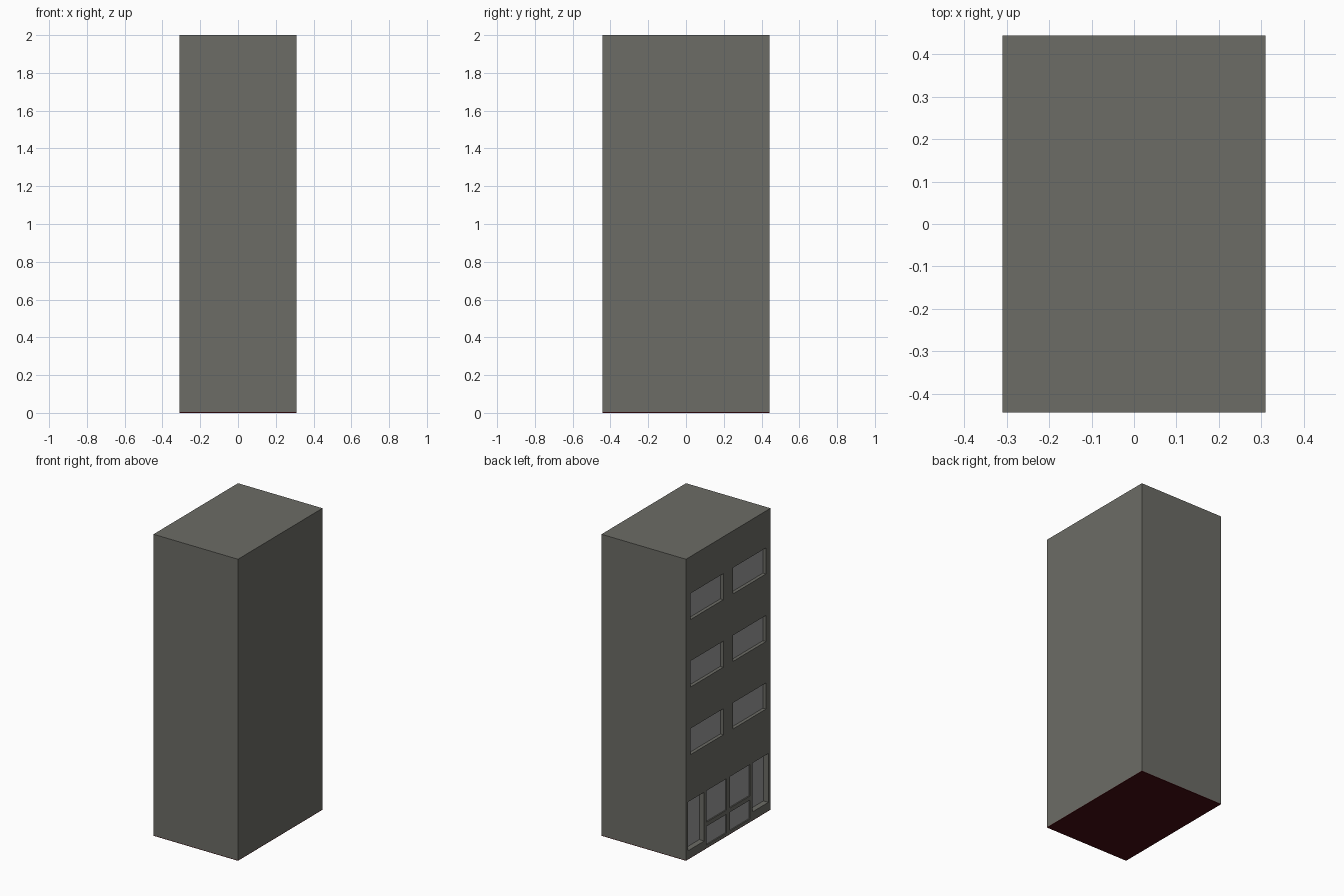
import bpy

if "Cube" in bpy.data.objects:
    bpy.data.objects.remove(bpy.data.objects["Cube"])

W, D, H = 0.62, 0.886, 2.0
BASE = 0.004          # thickness of the red underside plate
X0 = -W / 2           # window facade plane (left side)


def material(name, rgb):
    m = bpy.data.materials.new(name)
    m.diffuse_color = (*rgb, 1)
    m.use_nodes = True
    m.node_tree.nodes["Principled BSDF"].inputs["Base Color"].default_value = m.diffuse_color
    return m


wall = material("warm grey wall", (0.150, 0.150, 0.132))
glass = material("pale grey glass", (0.33, 0.33, 0.33))
red = material("dark red underside", (0.06, 0.004, 0.006))


def box(name, x, y, z, mat):
    """Box from (min, max) ranges on each axis."""
    bpy.ops.mesh.primitive_cube_add(size=1, location=[(a + b) / 2 for a, b in (x, y, z)])
    ob = bpy.context.object
    ob.name = name
    ob.scale = [b - a for a, b in (x, y, z)]
    bpy.ops.object.transform_apply(location=True, rotation=False, scale=True)
    ob.data.materials.append(mat)
    return ob


# Tower block and underside
tower = box("tower", (X0, W / 2), (-D / 2, D / 2), (BASE, H), wall)
box("underside_plate", (X0, W / 2), (-D / 2, D / 2), (0, BASE), red)

# Openings for one half of the facade: name, y range, z range, depth
openings = [("window", (0.052, 0.395), (z, z + 0.173), 0.024)
            for z in (0.686, 1.134, 1.582)]
openings += [("side_light", (0.252, 0.42), (0.058, 0.382), 0.038),
             ("door_upper_panel", (0.018, 0.228), (0.174, 0.382), 0.010),
             ("door_lower_panel", (0.018, 0.228), (0.022, 0.146), 0.010)]

# Cut each recess on both halves and set a thin pane at its back
cutters = []
for name, y, z, depth in openings:
    for yr in (y, (-y[1], -y[0])):
        cutters.append(box("cutter", (X0 - 0.05, X0 + depth), yr, z, wall))
        box(name, (X0 + depth - 0.002, X0 + depth), yr, z, glass)

bpy.ops.object.select_all(action='DESELECT')
for c in cutters:
    c.select_set(True)
bpy.context.view_layer.objects.active = cutters[0]
bpy.ops.object.join()
cutter = bpy.context.object

bpy.ops.object.select_all(action='DESELECT')
bpy.context.view_layer.objects.active = tower
tower.select_set(True)
mod = tower.modifiers.new("recesses", 'BOOLEAN')
mod.operation = 'DIFFERENCE'
mod.solver = 'EXACT'
mod.object = cutter
bpy.ops.object.modifier_apply(modifier=mod.name)
bpy.data.objects.remove(cutter, do_unlink=True)
